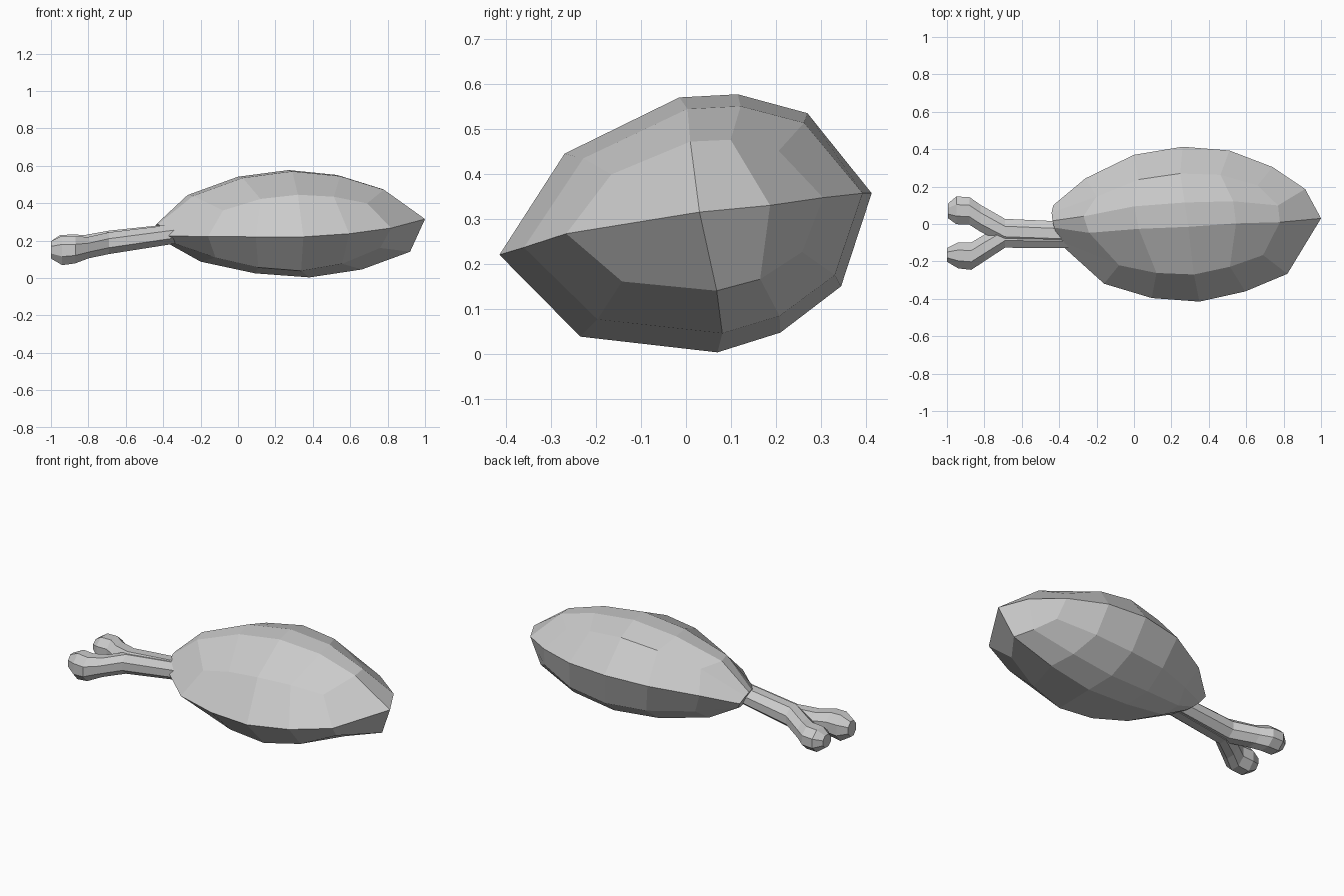
import bpy
from math import cos, sin, pi

if "Cube" in bpy.data.objects:
    bpy.data.objects.remove(bpy.data.objects["Cube"])


def make(name, verts, faces):
    me = bpy.data.meshes.new(name)
    me.from_pydata(verts, [], faces)
    me.update()
    ob = bpy.data.objects.new(name, me)
    bpy.context.collection.objects.link(ob)
    return ob


def bands(rings, n):
    return [(r * n + i, (r + 1) * n + i, (r + 1) * n + (i + 1) % n, r * n + (i + 1) % n)
            for r in range(rings - 1) for i in range(n)]


# Meat: lopsided ten-sided section (y, z about the axis, x at first ring, x at last ring)
section = [(-.415, -.07, -.16, .82), (-.27, .155, -.08, .69), (-.015, .28, -.24, .78),
           (.115, .287, -.27, .77), (.27, .245, -.20, .66), (.413, .067, -.26, .74),
           (.345, -.14, -.20, .77), (.21, -.243, -.23, .86), (.07, -.287, -.20, .92),
           (-.235, -.252, -.12, .76)]
# Rings: position along the body, centre y, centre z, width scale, height scale
stations = [(0, -.037, .265, .68, .62), (.26, -.012, .283, .925, .90), (.52, 0, .29, 1, 1),
            (.77, .017, .298, .91, .88), (1, .02, .308, .69, .585)]
verts = [(-.40 - .06 * y - .1 * z, -.015 + .28 * y, .237 + .18 * z) for y, z, a, b in section]
for t, cy, cz, sy, sz in stations:
    verts += [(a + (b - a) * t, cy + sy * y, cz + sz * z) for y, z, a, b in section]
faces = bands(6, 10) + [tuple(range(10))]
# Pointed end: six quads meeting at two inner points
tip, side = len(verts), len(verts) + 1
verts += [(1, .03, .315), (.915, .187, .33)]
L, UL, T, T2, UR, R, LR, LR2, B, LL = range(50, 60)
faces += [(tip, L, UL, T), (tip, T, T2, side), (side, T2, UR, R),
          (side, R, LR, LR2), (tip, side, LR2, B), (tip, B, LL, L)]
meat = make("meat", verts, faces)


# Bone: two flared branches sharing one shaft; rings are (x, y, z, half width, half height)
def branch(name, rings, n=8):
    vs = [(x, y + ry * cos(2 * pi * (i + .5) / n), z + rz * sin(2 * pi * (i + .5) / n))
          for x, y, z, ry, rz in rings for i in range(n)]
    last = (len(rings) - 1) * n
    return make(name, vs, bands(len(rings), n) + [tuple(range(n)), tuple(range(last, last + n))])


back = branch("bone_back_knuckle", [
    (-.30, -.055, .243, .07, .055), (-.69, -.04, .192, .073, .066), (-.82, .03, .172, .078, .062),
    (-.88, .07, .165, .08, .073), (-.95, .073, .163, .08, .072), (-.995, .07, .163, .042, .04)])
front = branch("bone_front_knuckle", [
    (-.30, -.065, .24, .07, .055), (-.69, -.062, .186, .07, .063), (-.80, -.128, .162, .077, .062),
    (-.87, -.172, .15, .079, .078), (-.94, -.168, .147, .075, .085), (-1, -.165, .15, .04, .05)])

# Consistent outward normals
import bmesh
for ob in (meat, back, front):
    bm = bmesh.new()
    bm.from_mesh(ob.data)
    bmesh.ops.recalc_face_normals(bm, faces=bm.faces)
    bm.to_mesh(ob.data)
    bm.free()
